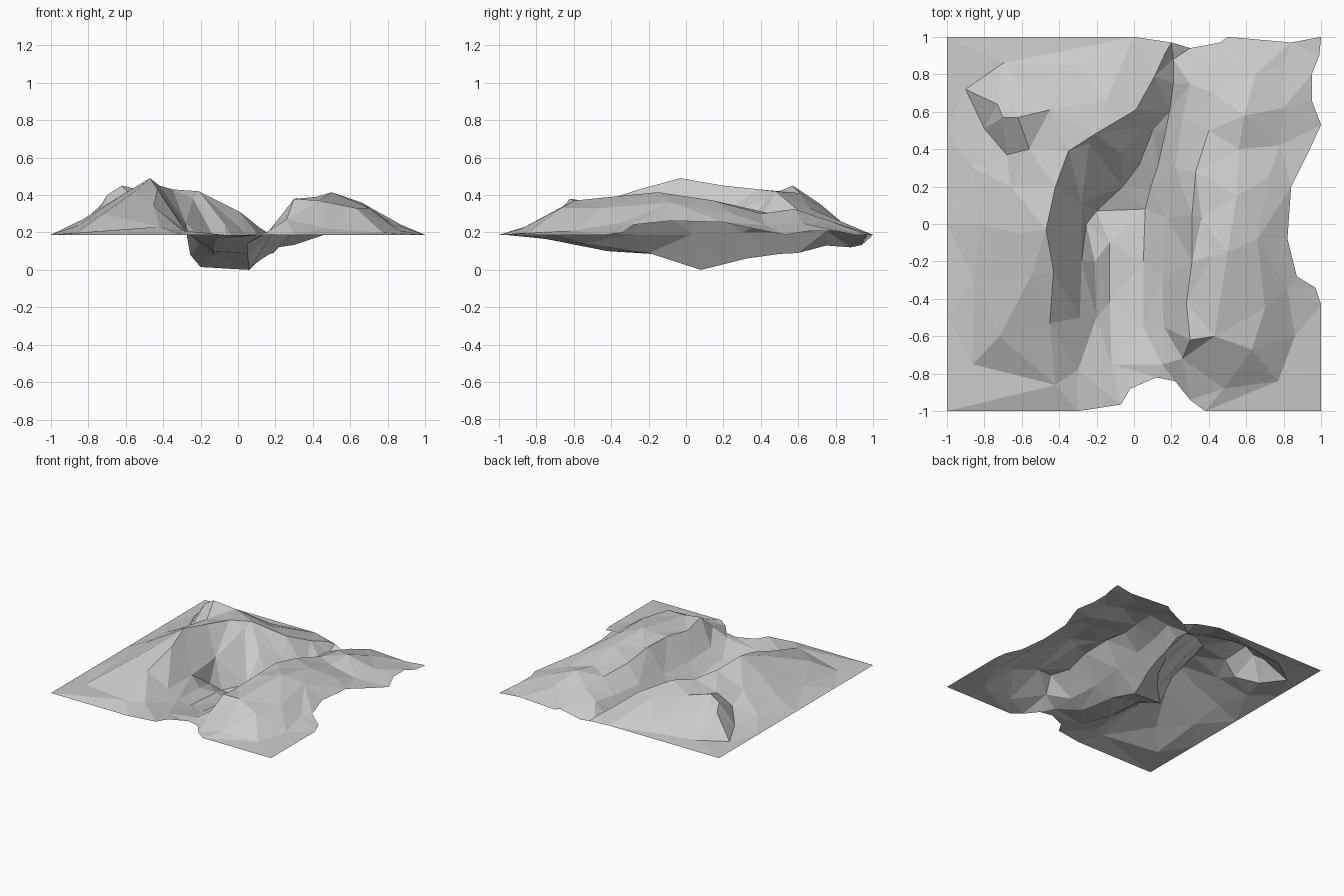
import bpy
from mathutils import Vector
from mathutils.geometry import delaunay_2d_cdt

BASE = 0.187
points, heights, edges = [], [], []


def trace(curve, closed=False):
    """Add a feature line of (x, y, z) points as a crease of the terrain."""
    start = len(points)
    for x, y, z in curve:
        points.append(Vector((x, y)))
        heights.append(z)
    n = len(curve)
    edges.extend((start + i, start + i + 1) for i in range(n - 1))
    if closed:
        edges.append((start + n - 1, start))


def rim_height(x, y):
    """The rim lies flat, rising in the right notch and dipping in the back one."""
    if 0.8 < x < 1 and abs(y) < 0.9:
        return BASE + 0.42 * (1 - x)
    if y > 0.9 and 0.1 < x < 0.4:
        return BASE - 0.9 * (1 - y)
    return BASE


# outer rim with ragged notches
rim = [(-1, -1), (-.3, -1), (-.07, -.965), (-.02, -.88), (.12, -.82), (.22, -.84),
       (.3, -.94), (.38, -1), (1, -1), (1, -.43), (.97, -.34), (.87, -.28),
       (.82, -.08), (.84, .2), (.94, .4), (1, .53), (.95, .66), (.95, .8),
       (.99, .9), (1, 1), (.84, .97), (.5, 1), (.46, .97), (.3, .94),
       (.2, .97), (0, 1), (-1, 1), (-1, .5), (-1, 0), (-1, -.5)]
trace([(x, y, rim_height(x, y)) for x, y in rim], closed=True)

# left hill: outer slope, shoulder, back mound with steep west side, main crest
trace([(-.86, -.75, .20), (-.85, -.3, .24), (-.83, 0, .27), (-.86, .3, .23),
       (-.8, .51, .22), (-.9, .72, .19), (-.7, .86, .20), (-.3, .85, .24)])
trace([(-.42, -.86, .23), (-.72, -.6, .30), (-.55, -.28, .42), (-.62, -.05, .40),
       (-.66, .2, .35), (-.68, .37, .29), (-.56, .4, .38)])
trace([(-.73, .64, .35), (-.7, .57, .40), (-.62, .57, .45), (-.45, .61, .41),
       (-.15, .66, .33)])
trace([(-.65, .65, .38), (-.59, .72, .35)])
trace([(-.45, -.53, .34), (-.43, -.25, .43), (-.47, -.03, .49), (-.42, .2, .45),
       (-.35, .39, .43), (-.21, .48, .42), (.01, .61, .31),
       (.11, .79, .23), (.17, .92, .19)])

# valley: left wall ledge, left foot, then the floor running front to back
trace([(-.3, -.78, .21), (-.29, -.5, .22), (-.28, -.2, .22), (-.28, .11, .25)])
trace([(-.24, .43, .38), (-.07, .38, .24), (.05, .52, .19)])
trace([(-.2, -.5, .15), (-.21, -.2, .14), (-.255, .0, .08),
       (-.2, .07, .015), (-.06, .2, .05), (.03, .32, .08), (.1, .5, .12)])
trace([(-.12, -.75, .165), (-.13, -.42, .10), (-.13, -.1, .08), (.06, .08, 0),
       (.09, .2, .03), (.13, .32, .06), (.17, .5, .085), (.19, .6, .09),
       (.21, .75, .13), (.21, .88, .12)])
trace([(.05, -.55, .14), (.05, -.2, .09)])

# right hill: valley wall, inner ridge, dip, crest, outer shoulder
trace([(.15, -.75, .20), (.16, -.55, .20), (.15, -.28, .19), (.18, .03, .19),
       (.22, .3, .20), (.26, .57, .2), (.3, .75, .21)])
trace([(.26, -.72, .27), (.3, -.62, .38), (.28, -.42, .35), (.31, -.2, .38),
       (.31, .05, .385), (.33, .28, .34), (.4, .5, .29), (.42, .7, .27),
       (.42, .86, .22)])
trace([(.36, .03, .36), (.42, -.17, .39)])
trace([(.43, -.6, .37), (.5, -.15, .415), (.55, .15, .37), (.56, .4, .30),
       (.59, .58, .325), (.65, .8, .25)])
trace([(.48, -.88, .22), (.63, -.67, .33), (.7, -.45, .33), (.66, -.08, .36),
       (.72, .25, .30), (.78, .42, .24), (.8, .62, .25), (.8, .85, .21)])
trace([(.77, -.84, .20), (.86, -.6, .21), (.82, -.35, .25)])

# triangulate the creases into one faceted open sheet
co, _, faces, orig, _, _ = delaunay_2d_cdt(points, edges, [], 1, 1e-5)
verts = []
for p, ids in zip(co, orig):
    z = heights[ids[0]] if ids else BASE
    verts.append((p.x, p.y, z))
mesh = bpy.data.meshes.new("terrain")
mesh.from_pydata(verts, [], [list(f) for f in faces])
mesh.update()
terrain = bpy.data.objects.new("terrain", mesh)
bpy.context.collection.objects.link(terrain)
